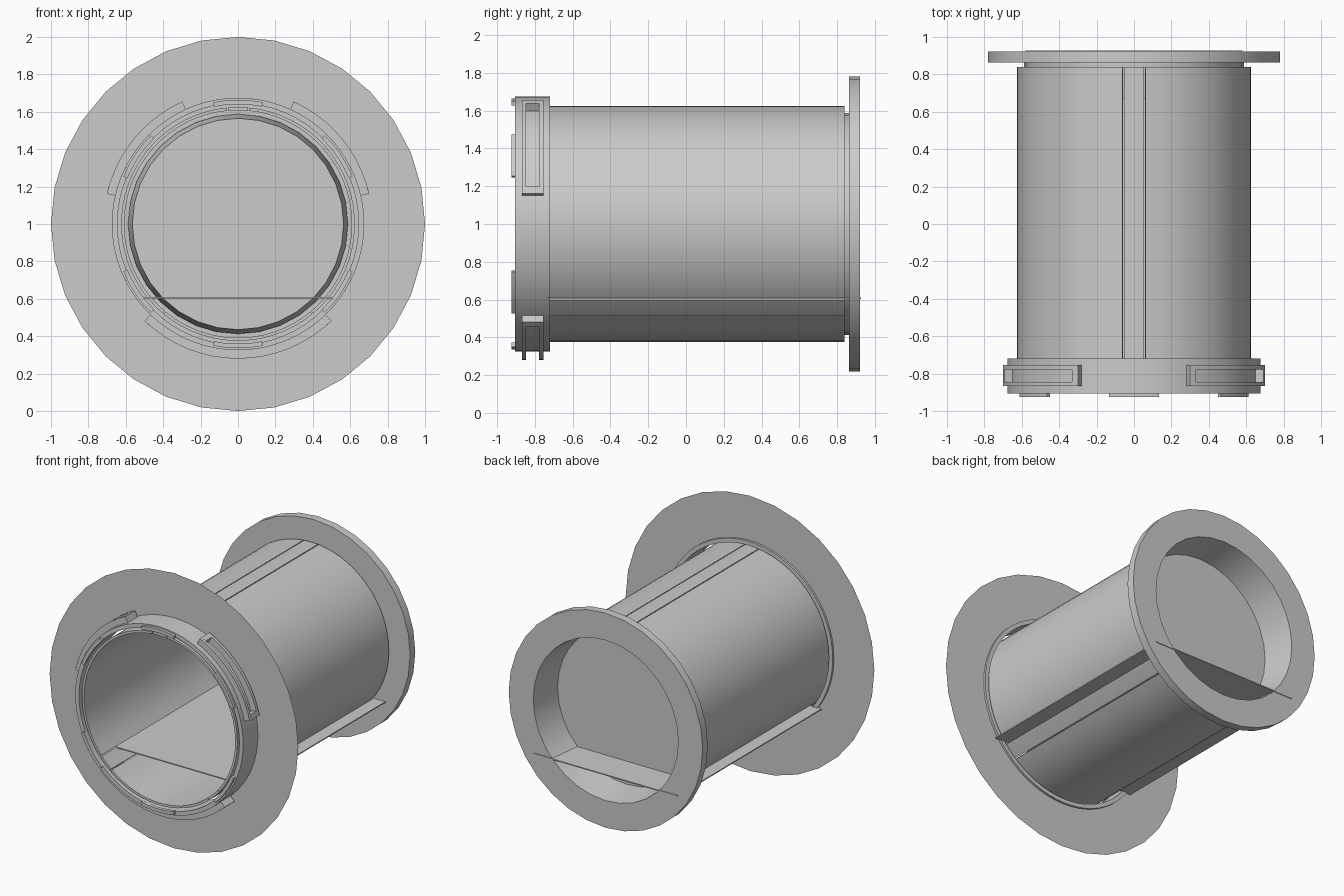
import bpy, bmesh
from math import cos, sin, radians, pi, ceil

if "Cube" in bpy.data.objects:
    bpy.data.objects.remove(bpy.data.objects["Cube"])

CZ = 1.0  # height of the barrel axis, which runs along y


def finish(name, verts, faces, angle=25):
    me = bpy.data.meshes.new(name)
    me.from_pydata(verts, [], faces)
    bm = bmesh.new()
    bm.from_mesh(me)
    bmesh.ops.remove_doubles(bm, verts=bm.verts, dist=1e-5)
    bmesh.ops.recalc_face_normals(bm, faces=bm.faces)
    bm.to_mesh(me)
    bm.free()
    ob = bpy.data.objects.new(name, me)
    bpy.context.collection.objects.link(ob)
    bpy.ops.object.select_all(action='DESELECT')
    ob.select_set(True)
    bpy.context.view_layer.objects.active = ob
    if angle:
        bpy.ops.object.shade_smooth_by_angle(angle=radians(angle))
    return ob


def point(r, a, y):
    return (r * cos(a), y, CZ + r * sin(a))


def lathe(name, profile, n, closed=False, angle=25):
    """Revolve (radius, y) points about the barrel axis."""
    m = len(profile)
    verts = [point(r, 2 * pi * i / n + pi / 2, y) for i in range(n) for r, y in profile]
    faces = []
    for i in range(n):
        a, b = i * m, (i + 1) % n * m
        for j in range(m if closed else m - 1):
            k = (j + 1) % m
            quad = [(a + j), (a + k), (b + k), (b + j)]
            if profile[j][0] == 0:
                quad = quad[:3]
            elif profile[k][0] == 0:
                quad = [quad[0], quad[1], quad[3]]
            faces.append(quad)
    return finish(name, verts, faces, angle)


def sector(name, r0, r1, a0, a1, y0, y1):
    """Curved block between two angles (degrees)."""
    n = max(2, ceil((a1 - a0) / 5.6))
    verts, faces = [], []
    for i in range(n + 1):
        a = radians(a0 + (a1 - a0) * i / n)
        verts += [point(r0, a, y0), point(r1, a, y0), point(r1, a, y1), point(r0, a, y1)]
    for i in range(n):
        for j in range(4):
            k = (j + 1) % 4
            faces.append((i * 4 + j, i * 4 + k, i * 4 + 4 + k, i * 4 + 4 + j))
    faces += [(0, 1, 2, 3), tuple(n * 4 + j for j in range(4))]
    return finish(name, verts, faces)


# Barrel: three wall segments with a narrow strip in each joint
joints = [-45, 90, 225, 315]
for i in range(3):
    sector(f"barrel_wall_{i}", 0.608, 0.625, joints[i] + 5.6, joints[i + 1] - 5.6, -0.90, 0.84)
    sector(f"barrel_strip_{i}", 0.608, 0.625, joints[i] - 5, joints[i] + 5, -0.90, 0.84)

# Front collar and its flat wall plate
lathe("front_collar", [(0.645, -0.905), (0.675, -0.905), (0.675, -0.72), (0.645, -0.72)], 64, True)
lathe("front_plate", [(0.65, -0.735), (1.0, -0.735)], 32, False, 0)

# Low tabs on the collar's front face
for a in (34, 90, 146, 214, 270, 326):
    sector(f"collar_tab_{a}", 0.64, 0.664, a - 11.5, a + 11.5, -0.925, -0.90)

# Rectangular clip frames around the collar
for name, a0, a1 in (("right", 13, 65.5), ("left", 114.5, 167), ("bottom", 226, 314)):
    r0, r1 = 0.67, 0.72
    sector(f"clip_{name}_front_rail", r0, r1, a0, a1, -0.867, -0.846)
    sector(f"clip_{name}_back_rail", r0, r1, a0, a1, -0.777, -0.755)
    sector(f"clip_{name}_end_a", r0, r1, a0, a0 + 3, -0.846, -0.777)
    sector(f"clip_{name}_end_b", r0, r1, a1 - 3, a1, -0.846, -0.777)

# Rear cap: tapered plug with a recess and an outer flange
lathe("rear_cap", [(0, 0.67), (0.565, 0.67), (0.588, 0.845), (0.588, 0.863), (0.78, 0.863),
                   (0.78, 0.922), (0.583, 0.922), (0.558, 0.678), (0, 0.678)], 32, False, 20)

# Thin horizontal shelf running through the barrel
x, y0, y1, z0, z1 = 0.58, -0.73, 0.927, 0.602, 0.61
v = [(sx * x, y, z) for z in (z0, z1) for sx, y in ((-1, y0), (1, y0), (1, y1), (-1, y1))]
finish("shelf", v, [(0, 1, 2, 3), (4, 5, 6, 7), (0, 1, 5, 4), (1, 2, 6, 5), (2, 3, 7, 6), (3, 0, 4, 7)], 0)
